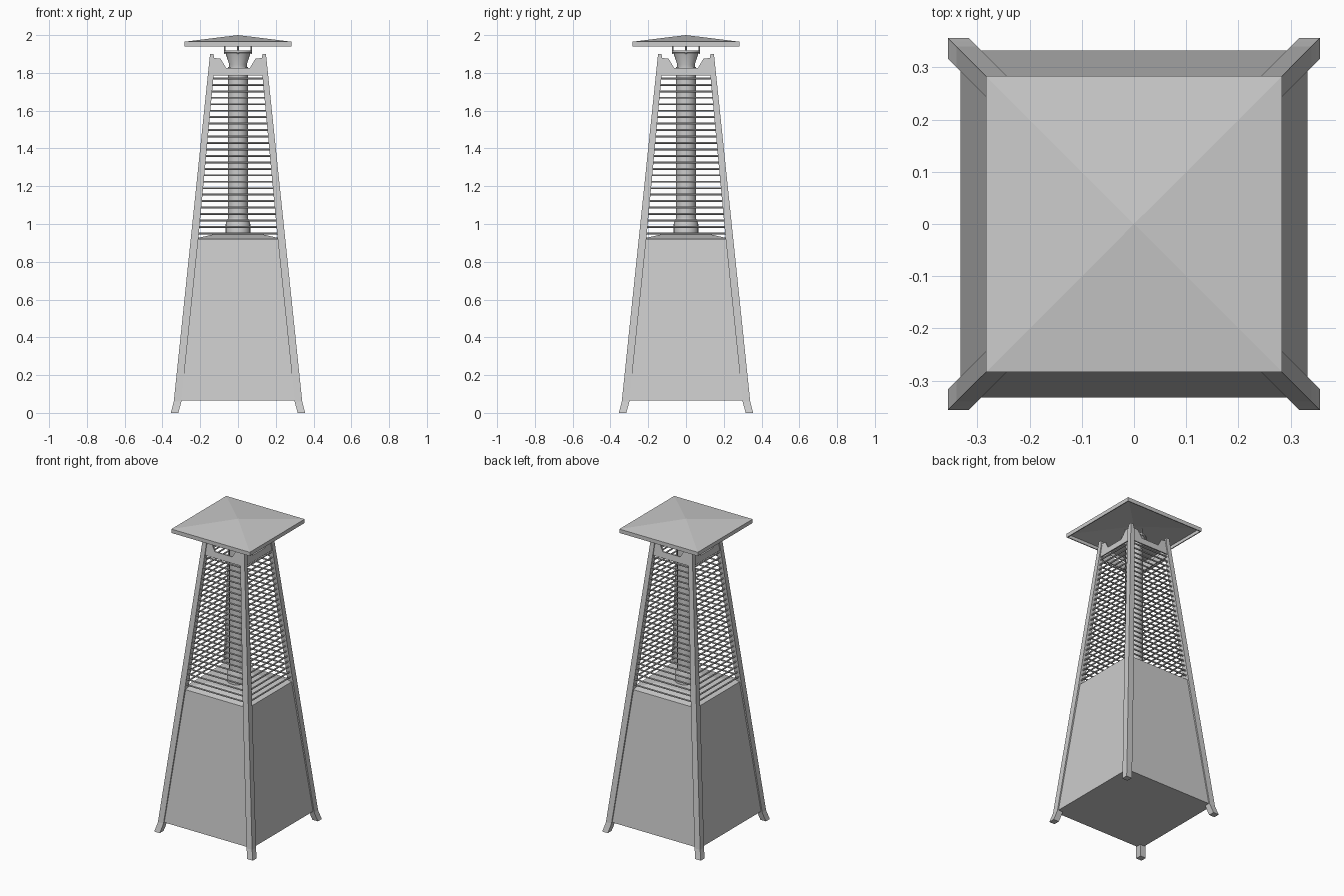
import bpy, bmesh
from math import pi, sin, cos

if "Cube" in bpy.data.objects:
    bpy.data.objects.remove(bpy.data.objects["Cube"])

def make(name, verts, faces):
    me = bpy.data.meshes.new(name)
    bm = bmesh.new()
    vs = [bm.verts.new(v) for v in verts]
    for f in faces:
        bm.faces.new([vs[i] for i in f])
    bmesh.ops.recalc_face_normals(bm, faces=bm.faces)
    bm.to_mesh(me)
    bm.free()
    ob = bpy.data.objects.new(name, me)
    bpy.context.collection.objects.link(ob)
    return ob

def loft(name, rings):
    """Skin a stack of equal-length rings and cap both ends."""
    n = len(rings[0])
    faces = [[r * n + i, r * n + (i + 1) % n, (r + 1) * n + (i + 1) % n, (r + 1) * n + i]
             for r in range(len(rings) - 1) for i in range(n)]
    faces += [list(range(n)), [(len(rings) - 1) * n + i for i in range(n)]]
    return make(name, [v for r in rings for v in r], faces)

def square(h, z):
    return [(-h, -h, z), (h, -h, z), (h, h, z), (-h, h, z)]

def lathe(name, profile, n=24, centre=(0, 0)):
    ob = loft(name, [[(centre[0] + r * cos(2 * pi * i / n), centre[1] + r * sin(2 * pi * i / n), z)
                      for i in range(n)] for r, z in profile])
    bpy.context.view_layer.objects.active = ob
    ob.select_set(True)
    bpy.ops.object.shade_smooth_by_angle()
    ob.select_set(False)
    return ob

def four_sides(ob):
    """Repeat a front-side part on the other three sides."""
    for k in range(1, 4):
        c = ob.copy()
        c.rotation_euler.z = k * pi / 2
        bpy.context.collection.objects.link(c)

def outer(z):
    """Outer half width of the tapering frame at height z."""
    return 0.34 - (z - 0.06) * (0.34 - 0.148) / 1.84

# Cabinet with a shallow sloped deck
loft("cabinet", [square(0.332, 0.065), square(0.24, 0.92), square(0.13, 0.945)])

# Corner legs: square bars with a kicked-out foot
def leg_ring(o, w, z):
    return [(o, -o, z), (o, -o + w, z), (o - w, -o + w, z), (o - w, -o, z)]
leg = loft("leg", [leg_ring(0.356, 0.04, 0), leg_ring(0.349, 0.04, 0.025), leg_ring(0.34, 0.04, 0.06),
                   leg_ring(outer(0.92), 0.04, 0.92), leg_ring(outer(1.86), 0.03, 1.86),
                   leg_ring(outer(1.9), 0.018, 1.9)])
four_sides(leg)

# Guard bars on each side
verts, faces = [], []
for k in range(25):
    z = 0.95 + k * 0.0342
    d, n, r = outer(z) - 0.015, 8, 0.005
    b = len(verts)
    for x in (-d, d):
        verts += [(x, -d + r * cos(2 * pi * i / n), z + r * sin(2 * pi * i / n)) for i in range(n)]
    faces += [[b + i, b + (i + 1) % n, b + n + (i + 1) % n, b + n + i] for i in range(n)]
    faces += [[b + i for i in range(n)], [b + n + i for i in range(n)]]
four_sides(make("guard_bars", verts, faces))

# Top frame plates with raised corners
half = [(0.145, 1.785), (0.135, 1.88), (0.092, 1.875), (0.062, 1.825)]
outline = half + [(-x, z) for x, z in reversed(half)]
four_sides(loft("top_plate", [[(x, -outer(z) + t, z) for x, z in outline] for t in (0.006, 0.014)]))

# Burner tube, base collar and flared cup
lathe("burner_tube", [(0.052, 0.94), (0.052, 1.83)])
lathe("base_collar", [(0.065, 0.94), (0.065, 1.0), (0.053, 1.03)])
lathe("flame_cup", [(0.047, 1.825), (0.047, 1.845), (0.066, 1.905), (0.074, 1.907), (0.074, 1.918),
                    (0.064, 1.918), (0.045, 1.85)])

# Posts carrying the roof
for k in range(4):
    lathe("roof_post", [(0.004, 1.9), (0.004, 1.95)], 8, (0.07 * cos(k * pi / 2), 0.07 * sin(k * pi / 2)))

# Hollow pyramid roof with a turned-down rim
make("roof", square(0.283, 1.94) + square(0.283, 1.965) + [(0, 0, 2.0)] +
     square(0.277, 1.94) + square(0.277, 1.961) + [(0, 0, 1.995)],
     [[i, (i + 1) % 4, 4 + (i + 1) % 4, 4 + i] for i in range(4)] +
     [[4 + i, 4 + (i + 1) % 4, 8] for i in range(4)] +
     [[9 + i, 9 + (i + 1) % 4, 13 + (i + 1) % 4, 13 + i] for i in range(4)] +
     [[13 + i, 13 + (i + 1) % 4, 17] for i in range(4)] +
     [[i, (i + 1) % 4, 9 + (i + 1) % 4, 9 + i] for i in range(4)])
